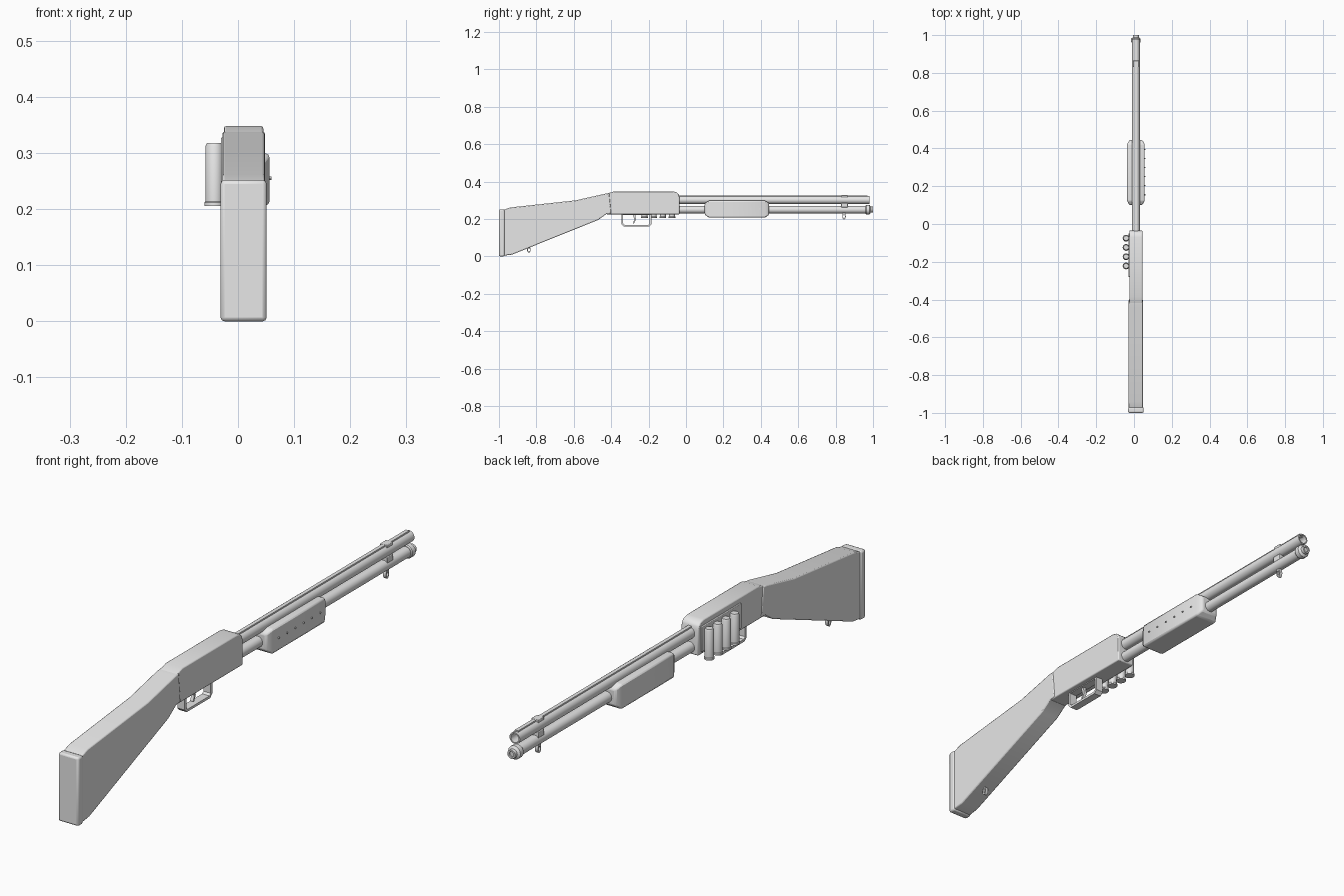
import bpy, bmesh, math
from mathutils import Matrix, Vector

if "Cube" in bpy.data.objects:
    bpy.data.objects.remove(bpy.data.objects["Cube"])

grey = bpy.data.materials.new("light grey")
grey.use_nodes = True
grey.diffuse_color = (0.8, 0.8, 0.8, 1)
grey.node_tree.nodes["Principled BSDF"].inputs["Base Color"].default_value = (0.8, 0.8, 0.8, 1)

CX = 0.01  # centre line of the gun


def finish(name, bm, bevel=0, segments=2):
    bmesh.ops.recalc_face_normals(bm, faces=bm.faces)
    mesh = bpy.data.meshes.new(name)
    bm.to_mesh(mesh)
    bm.free()
    obj = bpy.data.objects.new(name, mesh)
    bpy.context.collection.objects.link(obj)
    mesh.materials.append(grey)
    if bevel:
        mod = obj.modifiers.new("soft edges", "BEVEL")
        mod.width, mod.segments = bevel, segments
    bpy.ops.object.select_all(action="DESELECT")
    obj.select_set(True)
    bpy.context.view_layer.objects.active = obj
    bpy.ops.object.shade_smooth_by_angle(angle=math.radians(35))
    return obj


def plate(name, outline, half, bevel=0, cx=CX, segments=2):
    """Side outline of (y, z) points extruded across x."""
    bm = bmesh.new()
    face = bm.faces.new([bm.verts.new((cx - half, y, z)) for y, z in outline])
    new = bmesh.ops.extrude_face_region(bm, geom=[face])["geom"]
    bmesh.ops.translate(bm, vec=(2 * half, 0, 0),
                        verts=[v for v in new if isinstance(v, bmesh.types.BMVert)])
    return finish(name, bm, bevel, segments)


def box(name, y0, y1, z0, z1, half, bevel=0, cx=CX):
    return plate(name, [(y0, z0), (y1, z0), (y1, z1), (y0, z1)], half, bevel, cx)


def lathe(name, profile, origin, axis, sides=24):
    """Spin (radius, distance) points about an axis starting at origin."""
    bm = bmesh.new()
    verts = [bm.verts.new((r, 0, d)) for r, d in profile]
    edges = [bm.edges.new(pair) for pair in zip(verts, verts[1:])]
    bmesh.ops.spin(bm, geom=verts + edges, cent=(0, 0, 0), axis=(0, 0, 1),
                   angle=2 * math.pi, steps=sides)
    bmesh.ops.remove_doubles(bm, verts=bm.verts, dist=1e-5)
    turn = Vector((0, 0, 1)).rotation_difference(Vector(axis)).to_matrix().to_4x4()
    bmesh.ops.transform(bm, matrix=Matrix.Translation(origin) @ turn, verts=bm.verts)
    return finish(name, bm)


def band(name, outer, inner, half, bevel=0):
    """Closed loop with a hole: matching outer and inner (y, z) outlines."""
    bm = bmesh.new()
    rings = [[bm.verts.new((CX + s * half, y, z)) for y, z in pts]
             for s, pts in ((-1, outer), (1, outer), (1, inner), (-1, inner))]
    n = len(outer)
    for k in range(4):
        a, b = rings[k], rings[(k + 1) % 4]
        for i in range(n):
            j = (i + 1) % n
            bm.faces.new((a[i], a[j], b[j], b[i]))
    return finish(name, bm, bevel)


def swivel(name, y, z):
    """Small sling ring."""
    circle = lambda r: [(y + 0.6 * r * math.cos(t * math.pi / 6),
                         z + r * math.sin(t * math.pi / 6)) for t in range(12)]
    band(name, circle(0.016), circle(0.009), 0.006)


# Stock and butt pad
plate("stock", [(-0.975, 0.004), (-0.93, 0.01), (-0.47, 0.195), (-0.425, 0.227),
                (-0.40, 0.23), (-0.41, 0.338), (-0.43, 0.336), (-0.59, 0.30),
                (-0.94, 0.262), (-0.975, 0.25)], 0.038, 0.004)
box("butt_pad", -1.0, -0.97, 0, 0.252, 0.041, 0.007)

# Receiver with rounded front top corner
plate("receiver", [(-0.425, 0.225), (-0.035, 0.225), (-0.035, 0.318), (-0.04, 0.334),
                   (-0.052, 0.344), (-0.07, 0.348), (-0.385, 0.348), (-0.425, 0.335)],
      0.035, 0.004)

# Barrel with open muzzle, sighting rib and front bead
lathe("barrel", [(0, 0), (0.021, 0), (0.021, 1.03), (0.016, 1.03), (0.016, 0.98), (0, 0.98)],
      (CX, -0.05, 0.302), (0, 1, 0))
box("sight_rib", -0.04, 0.97, 0.315, 0.327, 0.007)

# Magazine tube and stepped cap
lathe("magazine_tube", [(0, 0), (0.02, 0), (0.02, 1.02), (0, 1.02)],
      (CX, -0.05, 0.25), (0, 1, 0))
lathe("magazine_cap", [(0, 0), (0.022, 0), (0.025, 0.004), (0.025, 0.022), (0.016, 0.028),
                       (0.016, 0.04), (0.01, 0.04), (0.01, 0.034), (0, 0.034)],
      (CX, 0.96, 0.25), (0, 1, 0), 16)

# Barrel clamp and sling rings
box("clamp_top", 0.83, 0.865, 0.312, 0.328, 0.014, 0.002)
box("clamp_middle", 0.83, 0.865, 0.262, 0.285, 0.016, 0.002)
box("clamp_foot", 0.838, 0.852, 0.224, 0.235, 0.007)
swivel("front_sling_ring", 0.845, 0.214)
swivel("rear_sling_ring", -0.84, 0.035)

# Pump handle lofted from four rectangular rings
bm = bmesh.new()
rings = []
for y, half, low, high in ((0.10, 0.034, 0.224, 0.284), (0.122, 0.046, 0.207, 0.299),
                           (0.423, 0.046, 0.207, 0.299), (0.445, 0.034, 0.224, 0.284)):
    rings.append([bm.verts.new((CX + s * half, y, z))
                  for s, z in ((-1, low), (1, low), (1, high), (-1, high))])
for a, b in zip(rings, rings[1:]):
    for i in range(4):
        j = (i + 1) % 4
        bm.faces.new((a[i], a[j], b[j], b[i]))
bm.faces.new(rings[0])
bm.faces.new(rings[-1])
finish("pump_handle", bm, 0.006)

# Row of small studs on the pump
for i in range(6):
    lathe(f"pump_stud_{i + 1}", [(0, 0), (0.003, 0), (0.003, 0.004), (0, 0.004)],
          (CX + 0.046, 0.155 + i * 0.048, 0.255), (1, 0, 0), 8)

# Trigger guard and trigger
band("trigger_guard",
     [(-0.345, 0.23), (-0.345, 0.172), (-0.333, 0.16), (-0.197, 0.16),
      (-0.185, 0.172), (-0.185, 0.23)],
     [(-0.336, 0.222), (-0.336, 0.176), (-0.329, 0.169), (-0.201, 0.169),
      (-0.194, 0.176), (-0.194, 0.222)], 0.015)
plate("trigger", [(-0.285, 0.23), (-0.27, 0.23), (-0.268, 0.195), (-0.278, 0.175),
                  (-0.284, 0.177), (-0.276, 0.197)], 0.006)

# Shell carrier plate and four spare shells
box("shell_carrier", -0.28, -0.05, 0.235, 0.328, 0.004, 0.002, cx=-0.026)
for i in range(4):
    lathe(f"spare_shell_{i + 1}",
          [(0, 0), (0.018, 0), (0.018, 0.006), (0.016, 0.008), (0.016, 0.106),
           (0.013, 0.112), (0, 0.112)],
          (-0.042, -0.075 - i * 0.049, 0.206), (0, 0, 1), 16)
